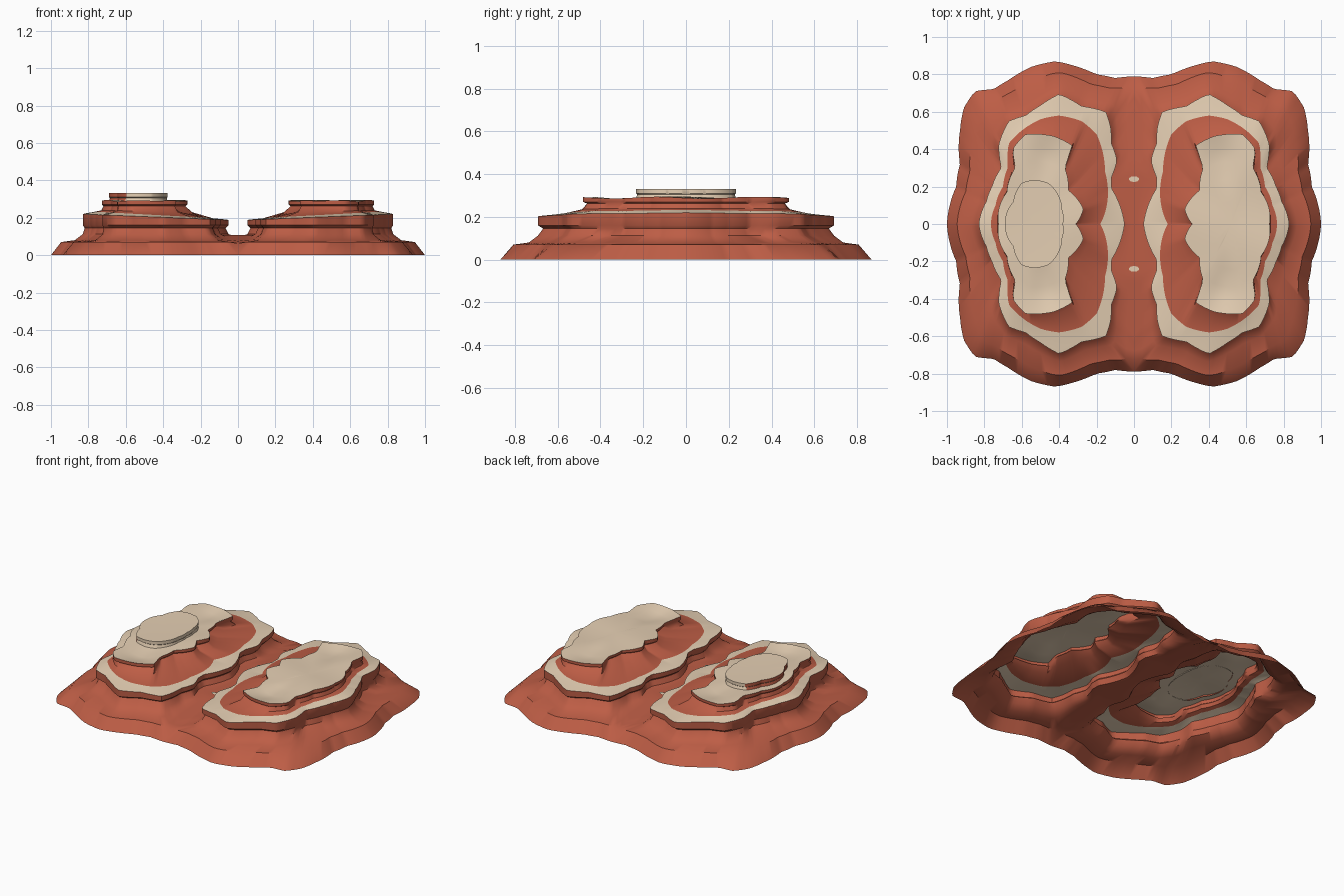
import bpy, bmesh, math

if "Cube" in bpy.data.objects:
    bpy.data.objects.remove(bpy.data.objects["Cube"])

CX = 0.52          # centre of each mesa
N = 96             # samples per half turn


def material(name, rgb):
    m = bpy.data.materials.new(name)
    m.diffuse_color = (*rgb, 1)
    m.use_nodes = True
    m.node_tree.nodes["Principled BSDF"].inputs["Base Color"].default_value = m.diffuse_color
    return m


RED = material("red sandstone", (0.51, 0.11, 0.06))
CREAM = material("cream limestone", (0.78, 0.62, 0.45))

# Contours of one mesa, canyon side to outer side, mirrored in y
BASE = [(0, .79), (.1, .78), (.2, .8), (.3, .84), (.42, .87), (.55, .84), (.67, .77),
        (.75, .72), (.85, .71), (.91, .62), (.93, .5), (.93, .32), (.95, .2), (.985, .1), (1, 0)]
TERRACE = [(.05, 0), (.075, .1), (.12, .19), (.12, .25), (.09, .34), (.12, .43), (.125, .52),
           (.15, .6), (.28, .63), (.4, .695), (.5, .635), (.58, .58), (.67, .55), (.725, .42),
           (.71, .3), (.76, .2), (.79, .12), (.83, 0)]
BAND = [(.18, 0), (.155, .28), (.2, .48), (.28, .55), (.4, .58), (.5, .56), (.6, .5),
        (.67, .43), (.675, .3), (.7, .2), (.74, .1), (.765, 0)]
TOP = [(.31, 0), (.27, .08), (.35, .18), (.37, .3), (.33, .42), (.43, .47), (.58, .48),
       (.65, .4), (.635, .3), (.68, .17), (.725, 0)]
CAP = [(.38, 0), (.385, .08), (.46, .22), (.53, .235), (.6, .22), (.645, .12), (.69, 0)]


def ring(points):
    """Sample a half outline by angle around the mesa centre, mirrored in y."""
    polar = sorted((math.atan2(y, x - CX), math.hypot(x - CX, y)) for x, y in points)
    out = []
    for j in range(2 * N):
        a = math.pi * j / N
        b = min(a, 2 * math.pi - a)
        corner = polar[-1][0]
        if points is BASE and abs(b - corner) <= math.pi / N / 2:
            out.append((0, math.copysign(.79, math.sin(a))))
            continue
        r = polar[-1][1]
        for (a0, r0), (a1, r1) in zip(polar, polar[1:]):
            if a0 <= b <= a1:
                r = r0 + (r1 - r0) * (b - a0) / max(a1 - a0, 1e-6)
                break
        if points is BASE and b > corner:
            r = -CX / math.cos(b)      # straight seam along the canyon
        out.append((CX + r * math.cos(a), r * math.sin(a)))
    return out


def mix(p, q, t):
    return [(a[0] + (b[0] - a[0]) * t, a[1] + (b[1] - a[1]) * t) for a, b in zip(p, q)]


def scale(p, s):
    return [(CX + (x - CX) * s, y * s) for x, y in p]


def floor_z(y):
    """Canyon floor height along its length."""
    y = abs(y)
    if y < .28:
        return .108
    if y < .72:
        return .108 - (y - .28) / .44 * .04
    return max(0, .068 * (.79 - y) / .07)


def loft(name, rings, cream_rows, sign=1):
    """Skin stacked rings [(outline, height function)] and close the top."""
    bm = bmesh.new()
    rows = [[bm.verts.new((sign * x, y, h(x, y))) for x, y in o] for o, h in rings]
    for i, (lo, hi) in enumerate(zip(rows, rows[1:])):
        for j in range(2 * N):
            k = (j + 1) % (2 * N)
            f = bm.faces.new((lo[j], lo[k], hi[k], hi[j]))
            f.material_index = int(i in cream_rows)
    last = rows[-1]
    mid = bm.verts.new((sign * CX, 0, sum(v.co.z for v in last) / len(last)))
    for j in range(2 * N):
        bm.faces.new((last[j], last[(j + 1) % (2 * N)], mid)).material_index = 1
    if sign < 0:
        bmesh.ops.reverse_faces(bm, faces=bm.faces)
    return finish(name, bm)


def finish(name, bm):
    me = bpy.data.meshes.new(name)
    bm.normal_update()
    bm.to_mesh(me)
    bm.free()
    me.materials.append(RED)
    me.materials.append(CREAM)
    ob = bpy.data.objects.new(name, me)
    bpy.context.collection.objects.link(ob)
    bpy.ops.object.select_all(action='DESELECT')
    ob.select_set(True)
    bpy.context.view_layer.objects.active = ob
    bpy.ops.object.shade_smooth_by_angle(angle=math.radians(40))
    return ob


def flat(z, tilt=0):
    """Level, or rising towards the outer side."""
    return lambda x, y: z + tilt * x


def ground(z):
    return lambda x, y: max(z, floor_z(y)) if x < .2 and abs(y) < .66 else z


def edge(x, y):
    return floor_z(y) if x < 1e-4 else 0


def apron(x, y):
    return min(.07, floor_z(y) + x * .3) if x < .12 and abs(y) > .6 else ground(.07)(x, y)


def top(x, y):
    """Summit with a hollow near each end."""
    d = ((x - .47) / .09) ** 2 + ((abs(y) - .36) / .08) ** 2
    return .29 + .004 * math.sin(14 * y + 5 * x) - .025 * math.exp(-d)


base, terrace, band, crown, cap = map(ring, (BASE, TERRACE, BAND, TOP, CAP))

# Ground skirt, cliff, cream terrace, red slope and cream summit of a mesa
mesas = loft("twin_mesas", [
    (base, edge),
    (mix(base, terrace, .32), apron),
    (mix(base, terrace, .75), ground(.08)),
    (scale(terrace, 1.0), ground(.112)),
    (scale(terrace, .965), flat(.145)),
    (terrace, flat(.16)),
    (terrace, flat(.186, .04)),
    (scale(terrace, .97), flat(.188, .042)),
    (band, flat(.191, .054)),
    (mix(band, scale(crown, .96), .75), flat(.225, .02)),
    (scale(crown, .96), flat(.262)),
    (crown, flat(.27)),
    (crown, top),
    (scale(crown, .85), top),
    (scale(crown, .7), top),
    (scale(crown, .5), top),
    (scale(crown, .25), top),
], {6, 7, 12, 13, 14, 15})
mirror = mesas.modifiers.new("other_side", 'MIRROR')
mirror.merge_threshold = .002

# Raised cap on the left mesa, red on its outer side
butte = loft("summit_cap", [
    (cap, flat(.285)), (scale(cap, .97), flat(.305)), (cap, flat(.31)),
    (cap, flat(.331)), (scale(cap, .5), flat(.329)),
], {0, 1, 2, 3}, sign=-1)
for p in butte.data.polygons:
    if p.normal.x < -.5 and abs(p.normal.z) < .7:
        p.material_index = 0

# Pale stones on the canyon floor
bm = bmesh.new()
for y in (-.24, .24):
    res = bmesh.ops.create_circle(bm, cap_ends=True, segments=10, radius=.028)
    for v in res["verts"]:
        v.co = (v.co.x, v.co.y * .55 + y, .114)
for f in bm.faces:
    f.material_index = 1
finish("canyon_stones", bm)
